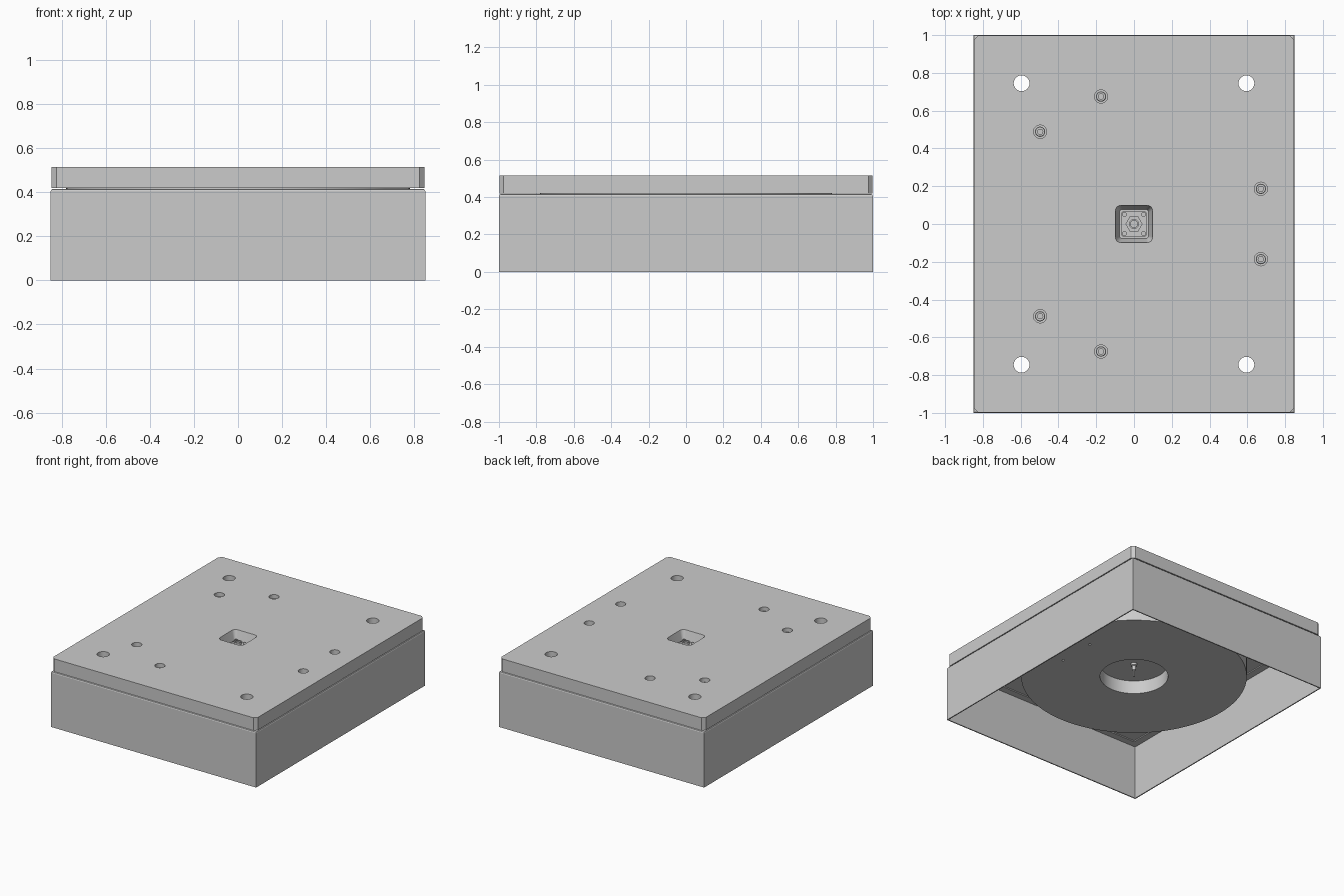
import bpy, bmesh
from math import sin, cos, pi, radians

if "Cube" in bpy.data.objects:
    bpy.data.objects.remove(bpy.data.objects["Cube"], do_unlink=True)

grey = bpy.data.materials.new("plain_grey")
grey.use_nodes = True
grey.diffuse_color = (0.6, 0.6, 0.6, 1)
grey.node_tree.nodes["Principled BSDF"].inputs["Base Color"].default_value = (0.6, 0.6, 0.6, 1)


def ring(r, n, z, x=0, y=0):
    return [(x + r * cos(2 * pi * i / n), y + r * sin(2 * pi * i / n), z) for i in range(n)]


def rounded_rect(hx, hy, r, z, steps=6):
    """Loop of a rectangle with rounded corners (steps=1 gives chamfers)."""
    pts = []
    for k, (sx, sy) in enumerate([(1, 1), (-1, 1), (-1, -1), (1, -1)]):
        for i in range(steps + 1):
            a = pi / 2 * (k + i / steps)
            pts.append((sx * (hx - r) + r * cos(a), sy * (hy - r) + r * sin(a), z))
    return pts


def loft(name, loops, closed=False, smooth=True):
    """Skin a stack of loops; cap the ends, or join last to first."""
    bm = bmesh.new()
    rows = [[bm.verts.new(p) for p in loop] for loop in loops]
    n = len(rows[0])
    for a, b in zip(rows, rows[1:] + ([rows[0]] if closed else [])):
        for i in range(n):
            j = (i + 1) % n
            bm.faces.new((a[i], a[j], b[j], b[i]))
    if not closed:
        bm.faces.new(rows[0][::-1])
        bm.faces.new(rows[-1])
    bmesh.ops.recalc_face_normals(bm, faces=bm.faces)
    mesh = bpy.data.meshes.new(name)
    bm.to_mesh(mesh)
    bm.free()
    mesh.materials.append(grey)
    obj = bpy.data.objects.new(name, mesh)
    bpy.context.collection.objects.link(obj)
    if smooth:
        smooth_edges(obj)
    return obj


def smooth_edges(obj):
    bpy.ops.object.select_all(action="DESELECT")
    obj.select_set(True)
    bpy.context.view_layer.objects.active = obj
    bpy.ops.object.shade_smooth_by_angle(angle=radians(30))


def lathe(name, profile, n=32, x=0, y=0):
    return loft(name, [ring(r, n, z, x, y) for r, z in profile])


def cut(obj, cutters):
    """Subtract the cutters for good, then drop them."""
    for c in cutters:
        c.hide_render = True
        mod = obj.modifiers.new("cut", "BOOLEAN")
        mod.operation, mod.solver, mod.object = "DIFFERENCE", "EXACT", c
        bpy.context.view_layer.objects.active = obj
        bpy.ops.object.modifier_apply(modifier=mod.name)
        bpy.data.objects.remove(c, do_unlink=True)
    smooth_edges(obj)


HX, HY, TOP = 0.85, 1.0, 0.515
PLATE_Z = 0.42
bolt_angles = [radians(base + side * 15.5) for base in (0, 120, 240) for side in (-1, 1)]
bolt_spots = [(0.697 * cos(a), 0.697 * sin(a)) for a in bolt_angles]

# Thin sheet skirt, open below, with a folded top flange
skirt_profile = [(0, 0), (0, 0.406), (0.003, 0.413), (0.01, 0.416),
                 (0.06, 0.416), (0.06, 0.408), (0.008, 0.408), (0.008, 0)]
loft("sheet_skirt", [[(sx * (HX - d), sy * (HY - d), z) for sx, sy in ((1, 1), (-1, 1), (-1, -1), (1, -1))]
                     for d, z in skirt_profile], closed=True, smooth=False)

# Top plate with clipped corners
plate = loft("top_plate", [rounded_rect(HX - 0.003, HY - 0.003, 0.022, z, 1) for z in (PLATE_Z, TOP)])
cutters = [lathe("hole_cutter", [(0.042, 0.3), (0.042, 0.6)], 32, sx * 0.595, sy * 0.745)
           for sx in (-1, 1) for sy in (-1, 1)]
cutters += [lathe("counterbore_cutter", [(0.035, 0.455), (0.035, 0.6)], 32, x, y) for x, y in bolt_spots]
cutters.append(loft("pocket_cutter", [rounded_rect(h, h, r, z) for h, r, z in
                                      ((0.077, 0.016, 0.44), (0.099, 0.03, TOP), (0.099, 0.03, 0.6))]))
cut(plate, cutters)

# Socket-head bolts in the counterbores
for i, (x, y) in enumerate(bolt_spots):
    bolt = lathe(f"plate_bolt_{i + 1}", [(0.027, 0.45), (0.027, 0.487), (0.024, 0.49)], 24, x, y)
    cut(bolt, [lathe("socket_cutter", [(0.015, 0.472), (0.015, 0.6)], 6, x, y)])

# Round drum under the plate, recessed at its middle
drum = lathe("round_drum", [(0.78, PLATE_Z), (0.78, 0.22), (0.235, 0.22), (0.235, 0.32)], 96)
cut(drum, [lathe("pin_hole_cutter", [(0.009, 0.2), (0.009, 0.25)], 12, 0.52, s * 0.143) for s in (-1, 1)])

# Connector in the pocket: flange, hex nut, core and corner screws
loft("connector_flange", [rounded_rect(0.066, 0.066, 0.01, z) for z in (0.435, 0.455)])
lathe("connector_hex", [(0.045, 0.45), (0.045, 0.47)], 6)
lathe("connector_core", [(0.026, 0.46), (0.026, 0.485), (0.018, 0.485), (0.018, 0.475)], 24)
for sx in (-1, 1):
    for sy in (-1, 1):
        lathe("flange_screw", [(0.013, 0.45), (0.013, 0.463), (0.007, 0.463), (0.007, 0.458)], 16,
              sx * 0.051, sy * 0.051)

# Centre probe hanging in the drum recess
lathe("probe_pin", [(0.022, 0.33), (0.022, 0.305), (0.013, 0.3), (0.013, 0.27), (0.006, 0.265), (0.006, 0.22)], 20)
